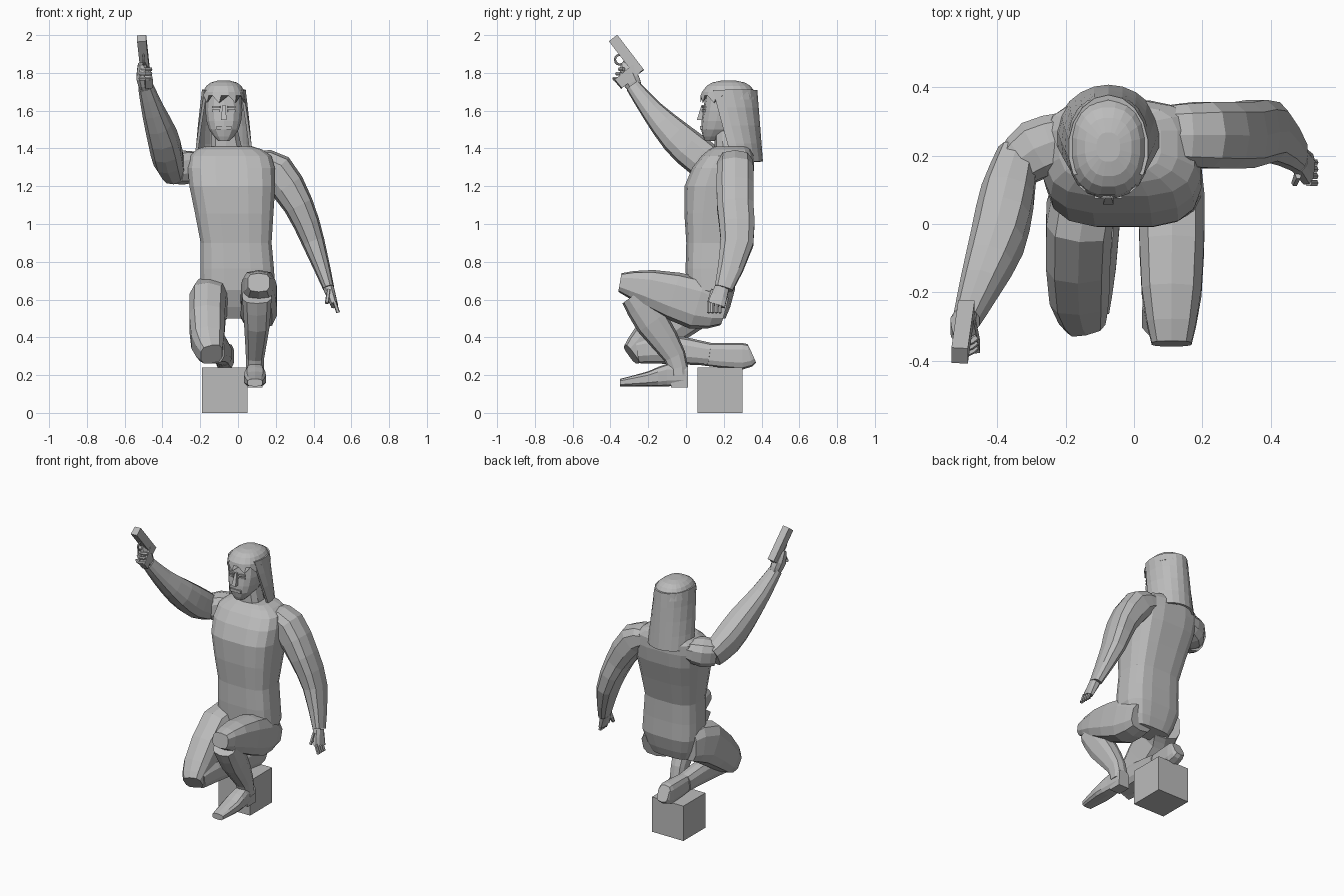
import bpy, bmesh, math
from mathutils import Vector

default_cube = bpy.data.objects.get("Cube")
if default_cube:
    bpy.data.objects.remove(default_cube, do_unlink=True)

material = bpy.data.materials.new("plain grey")
material.use_nodes = True
material.diffuse_color = (.5, .5, .5, 1)
shader = material.node_tree.nodes["Principled BSDF"]
shader.inputs["Base Color"].default_value = material.diffuse_color

ACROSS = Vector((1, 0, 0))
DEPTH = Vector((0, 1, 0))
UP = Vector((0, 0, 1))


def finish(name, bm):
    bmesh.ops.recalc_face_normals(bm, faces=bm.faces)
    mesh = bpy.data.meshes.new(name)
    bm.to_mesh(mesh)
    bm.free()
    mesh.materials.append(material)
    part = bpy.data.objects.new(name, mesh)
    bpy.context.collection.objects.link(part)
    return part


def signed_power(value, exponent):
    return math.copysign(abs(value) ** exponent, value)


def smooth_path(path, steps):
    """Pass a Catmull-Rom curve through the control points, radii included."""
    keys = [Vector(point) for point in path]
    padded = [keys[0], *keys, keys[-1]]
    result = []
    for before, start, end, after in zip(padded, padded[1:], padded[2:], padded[3:]):
        for step in range(steps):
            t = step / steps
            leave, arrive = (end - before) / 2, (after - start) / 2
            blend = t * t * (3 - 2 * t)
            result.append(start * (1 - blend) + end * blend
                          + leave * (t * (1 - t) ** 2) - arrive * (t * t * (1 - t)))
    return result + [keys[-1]]


def skin(bm, rows, closed):
    """Join neighbouring rows of vertices with quads."""
    for lower, upper in zip(rows, rows[1:]):
        count = len(lower)
        for k in range(count if closed else count - 1):
            following = (k + 1) % count
            bm.faces.new((lower[k], lower[following], upper[following], upper[k]))


def loft(name, path, side=ACROSS, sides=10, squareness=.75, axis=None, steps=2):
    """Rings along points of (x, y, z, radius along side, other radius)."""
    bm = bmesh.new()
    points = smooth_path(path, steps)
    centres = [Vector(point[:3]) for point in points]
    rings = []
    for i, centre in enumerate(centres):
        ahead = centres[min(i + 1, len(centres) - 1)]
        behind = centres[max(i - 1, 0)]
        tangent = axis or (ahead - behind).normalized()
        other = tangent.cross(side).normalized()
        main = other.cross(tangent)
        ring = []
        for k in range(sides):
            angle = math.tau * (k + .5) / sides
            ring.append(bm.verts.new(
                centre
                + main * points[i][3] * signed_power(math.cos(angle), squareness)
                + other * points[i][4] * signed_power(math.sin(angle), squareness)))
        rings.append(ring)
    skin(bm, rings, closed=True)
    bm.faces.new(rings[0])
    bm.faces.new(rings[-1])
    return finish(name, bm)


def bar(name, start, end, width, height, side=ACROSS):
    """A straight box between two points, given its half sizes."""
    ends = [(*start, width, height), (*end, width, height)]
    return loft(name, ends, side, sides=4, squareness=0, steps=1)


# Block under the kneeling leg
bar("block", (-.07, .18, 0), (-.07, .18, .24), .12, .12)

# Torso and neck
loft("torso", [(0, .14, .5, .14, .07), (0, .13, .65, .2, .13), (-.01, .13, .9, .19, .13),
               (-.03, .17, 1.2, .23, .18), (-.04, .22, 1.36, .22, .14),
               (-.05, .24, 1.41, .13, .09)], sides=16, squareness=.62, axis=UP)
loft("neck", [(-.06, .23, 1.38, .09, .08), (-.07, .22, 1.5, .07, .07)], axis=UP)

# Head and face
head_x = -.075
loft("head", [(head_x, .13, 1.44, .03, .03), (head_x, .18, 1.5, .08, .1),
              (head_x, .21, 1.6, .1, .12), (head_x, .22, 1.72, .09, .11)], sides=14, axis=UP)
loft("nose", [(head_x, .08, 1.55, .02, .03), (head_x, .09, 1.63, .01, .01)], sides=4, axis=UP)
bar("mouth", (head_x - .04, .09, 1.51), (head_x + .04, .09, 1.51), .01, .015, UP)
for name, height in (("brow", 1.62), ("eye", 1.6)):
    for sign in (-1, 1):
        bar(name, (head_x + sign * .02, .09, height), (head_x + sign * .06, .1, height),
            .006, .006, UP)

# Hair crown: a dome with a jagged fringe
dome = []
for tilt in (0, .4, .8, 1.1, 1.4):
    spread = math.cos(tilt) ** .7
    dome.append((head_x, .225, 1.66 + .1 * math.sin(tilt), .12 * spread, .15 * spread))
crown = loft("hair_crown", dome, sides=20, squareness=.85, axis=UP, steps=1)
for vertex in crown.data.vertices:
    if vertex.co.z < 1.67 and vertex.co.y < .2:
        vertex.co.z += .02 if vertex.index % 2 else -.02

# Hair curtain: an open arc that widens down the back
bm = bmesh.new()
rows = []
for level in range(5):
    drop = level / 4
    row = []
    for k in range(-6, 7):
        angle = (2.1 - .5 * drop) * k / 6
        row.append(bm.verts.new((head_x + (.11 + .04 * drop) * math.sin(angle),
                                 .22 + .03 * drop + .15 * math.cos(angle),
                                 1.71 - .38 * drop)))
    rows.append(row)
skin(bm, rows, closed=False)
curtain = finish("hair_curtain", bm)
shell = curtain.modifiers.new("thickness", "SOLIDIFY")
shell.thickness = .015
shell.offset = 0

# Lowered left arm and hand
loft("left_arm", [(.1, .26, 1.32, .09, .07), (.2, .26, 1.28, .1, .1), (.32, .26, 1.1, .1, .08),
                  (.4, .27, .9, .09, .06), (.48, .2, .66, .05, .03)], DEPTH)
loft("left_palm", [(.48, .19, .66, .04, .03), (.51, .16, .57, .05, .02)], DEPTH, sides=8)
for finger in range(4):
    y = .12 + .02 * finger
    loft("left_finger", [(.51, y, .59, .01, .01), (.53, y, .53, .01, .01)], DEPTH, sides=6)
loft("left_thumb", [(.48, .15, .65, .02, .01), (.47, .12, .58, .01, .01)], DEPTH, sides=6)

# Raised right arm and hand
loft("right_shoulder", [(-.2, .25, 1.31, .08, .07), (-.28, .22, 1.3, .09, .09),
                        (-.34, .17, 1.29, .07, .08)], DEPTH)
loft("right_arm", [(-.34, .2, 1.28, .06, .08), (-.37, .08, 1.35, .08, .1),
                   (-.4, -.05, 1.46, .08, .09), (-.45, -.18, 1.6, .06, .06),
                   (-.49, -.28, 1.73, .04, .04)])
loft("right_palm", [(-.49, -.27, 1.72, .03, .04), (-.5, -.3, 1.78, .04, .05),
                    (-.51, -.33, 1.85, .02, .02)], sides=8)
for finger in range(3):
    y, z = -.33 - .015 * finger, 1.82 - .025 * finger
    loft("right_finger", [(-.52, y, z, .01, .01), (-.49, y - .02, z, .01, .01),
                          (-.46, y, z, .01, .01)], UP, sides=6)

# Pistol
bar("pistol_slide", (-.51, -.385, 1.983), (-.49, -.245, 1.8), .024, .028)
bar("pistol_grip", (-.49, -.265, 1.82), (-.47, -.36, 1.74), .02, .03)
bpy.ops.mesh.primitive_torus_add(location=(-.5, -.35, 1.87), rotation=(0, math.pi / 2, 0),
                                 major_radius=.026, minor_radius=.006,
                                 major_segments=12, minor_segments=6)
guard = bpy.context.object
guard.name = "trigger_guard"
guard.data.materials.append(material)

# Left leg, foot planted
loft("left_thigh", [(.1, .2, .54, .09, .08), (.11, .06, .58, .1, .14), (.11, -.2, .66, .09, .1),
                    (.11, -.35, .69, .06, .05)], squareness=.65)
loft("left_shin", [(.1, -.28, .62, .08, .07), (.1, -.18, .48, .07, .09),
                   (.09, -.06, .3, .05, .06), (.09, -.04, .2, .05, .05)])
loft("left_shoe", [(.09, .01, .2, .04, .05), (.09, -.1, .2, .05, .06), (.09, -.2, .18, .06, .04),
                   (.09, -.35, .16, .04, .02)], squareness=.6, axis=-DEPTH)
bar("left_heel", (.09, .01, .155), (.09, -.08, .155), .04, .02)

# Right leg, kneeling
loft("right_thigh", [(-.12, .16, .6, .1, .11), (-.16, .02, .57, .1, .14), (-.16, -.2, .38, .09, .1),
                     (-.14, -.29, .31, .06, .06)], squareness=.65)
loft("right_shin", [(-.13, -.25, .33, .06, .07), (-.11, -.12, .34, .06, .08),
                    (-.08, .13, .31, .05, .06)])
loft("right_shoe", [(-.08, .1, .31, .04, .06), (-.07, .3, .3, .05, .07),
                    (-.07, .35, .31, .04, .05)], squareness=.6)
